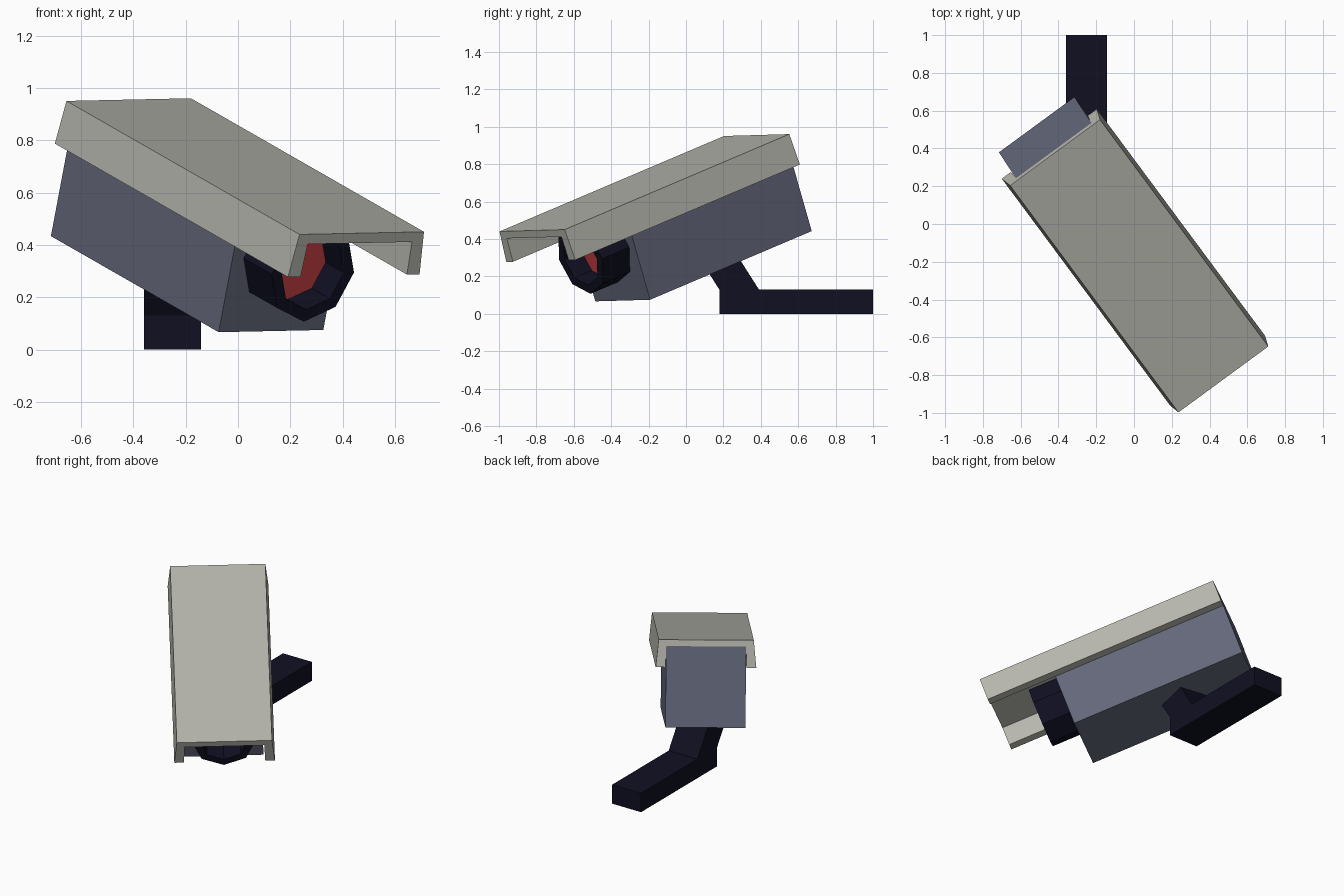
import bpy, bmesh, math
from mathutils import Vector, Matrix

if "Cube" in bpy.data.objects:
    bpy.data.objects.remove(bpy.data.objects["Cube"])


def material(name, rgb):
    m = bpy.data.materials.new(name)
    m.diffuse_color = (*rgb, 1)
    m.use_nodes = True
    m.node_tree.nodes["Principled BSDF"].inputs["Base Color"].default_value = m.diffuse_color
    return m


GREY = material("light grey", (0.47, 0.47, 0.42))
SLATE = material("slate blue", (0.125, 0.135, 0.195))
NAVY = material("dark navy", (0.005, 0.005, 0.016))
RED = material("lens red", (0.55, 0.048, 0.055))

# Tilted camera frame: local x = right, -y = forward, z = up; origin at rear of roof top
fwd = Vector((0.564, -0.760, -0.323)).normalized()
right = Vector((0.803, 0.595, 0.019))
right = (right - fwd * right.dot(fwd)).normalized()
up = fwd.cross(right)
FRAME = Matrix((right, -fwd, up)).transposed().to_4x4()
FRAME.translation = Vector((-0.418, 0.378, 0.956))


def finish(name, bm, mat, matrix=Matrix()):
    bmesh.ops.recalc_face_normals(bm, faces=bm.faces)
    bm.transform(matrix)
    me = bpy.data.meshes.new(name)
    bm.to_mesh(me)
    bm.free()
    me.materials.append(mat)
    ob = bpy.data.objects.new(name, me)
    bpy.context.collection.objects.link(ob)
    return ob


def extrude(name, points, offset, mat, matrix=Matrix()):
    """Extrude a flat outline along an offset vector."""
    bm = bmesh.new()
    face = bm.faces.new([bm.verts.new(p) for p in points])
    new = bmesh.ops.extrude_face_region(bm, geom=[face], use_keep_orig=True)["geom"]
    bmesh.ops.translate(bm, vec=offset, verts=[v for v in new if isinstance(v, bmesh.types.BMVert)])
    return finish(name, bm, mat, matrix)


# Roof cover: flared channel profile, mirrored left and right
half = [(0.295, 0), (0.312, -0.172), (0.252, -0.172), (0.247, -0.04)]
profile = half + [(-x, z) for x, z in reversed(half)]
extrude("roof_cover", [(x, 0, z) for x, z in profile], (0, -1.58, 0), GREY, FRAME)

# Camera housing: box hanging below the cover
W, TOP, BOT, LENGTH = 0.248, -0.04, -0.547, 1.137
extrude("housing", [(-W, 0, BOT), (W, 0, BOT), (W, 0, TOP), (-W, 0, TOP)],
        (0, -LENGTH, 0), SLATE, FRAME)

# Lens barrel: octagonal tube with a recessed red glass
AXIS_Z = -0.249
rings = [(0.195, -0.01), (0.195, 0.19), (0.147, 0.19), (0.147, 0.067)]
bm = bmesh.new()
loops = []
for r, d in rings:
    loops.append([bm.verts.new((r * math.cos(i * math.pi / 4), -LENGTH - d,
                                AXIS_Z + r * math.sin(i * math.pi / 4))) for i in range(8)])
for a, b in zip(loops, loops[1:]):
    for i in range(8):
        j = (i + 1) % 8
        bm.faces.new((a[i], a[j], b[j], b[i]))
bm.faces.new(loops[0])
glass = bm.faces.new(loops[-1])
glass.material_index = 1
lens = finish("lens_barrel", bm, NAVY, FRAME)
lens.data.materials.append(RED)

# Wall bracket: bent arm from the wall up into the housing
side = [(0.178, 0), (1.0, 0), (1.0, 0.13), (0.39, 0.13), (0.22, 0.398), (0.008, 0.398), (0.178, 0.13)]
extrude("wall_bracket", [(-0.36, y, z) for y, z in side], (0.218, 0, 0), NAVY)
